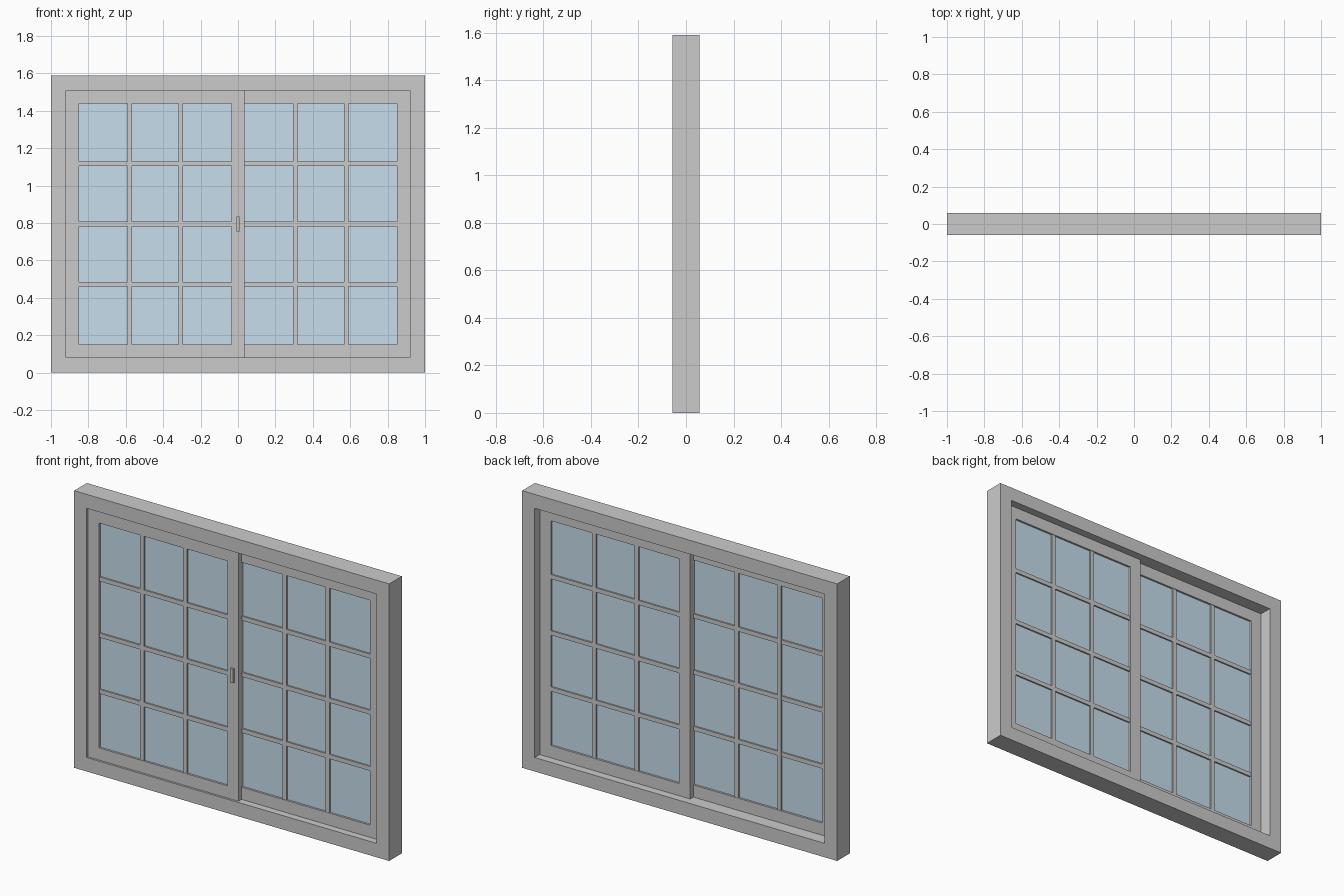
import bpy, bmesh

if "Cube" in bpy.data.objects:
    bpy.data.objects.remove(bpy.data.objects["Cube"])

H = 1.59            # overall height
D = 0.115           # overall depth
FRAME = 0.08        # outer frame width
STILE = 0.07        # sash frame width
BAR = 0.025         # glazing bar width
SASH_D = 0.029      # sash thickness

glass_mat = bpy.data.materials.new("glass_blue")
glass_mat.diffuse_color = (0.57, 0.73, 0.84, 1)
glass_mat.use_nodes = True
glass_mat.node_tree.nodes["Principled BSDF"].inputs["Base Color"].default_value = glass_mat.diffuse_color


def finish(name, bm, mat=None):
    bmesh.ops.recalc_face_normals(bm, faces=bm.faces)
    mesh = bpy.data.meshes.new(name)
    bm.to_mesh(mesh)
    bm.free()
    obj = bpy.data.objects.new(name, mesh)
    bpy.context.collection.objects.link(obj)
    if mat:
        mesh.materials.append(mat)
    return obj


def box(name, x0, x1, y0, y1, z0, z1, mat=None):
    bm = bmesh.new()
    bmesh.ops.create_cube(bm, size=1)
    for v in bm.verts:
        v.co = (x1 if v.co.x > 0 else x0,
                y1 if v.co.y > 0 else y0,
                z1 if v.co.z > 0 else z0)
    return finish(name, bm, mat)


def ring(name, x0, x1, y0, y1, z0, z1, w):
    """Rectangular frame with mitred corners and a clear opening."""
    bm = bmesh.new()

    def loop(y, i):
        pts = [(x0 + i, z0 + i), (x1 - i, z0 + i), (x1 - i, z1 - i), (x0 + i, z1 - i)]
        return [bm.verts.new((x, y, z)) for x, z in pts]

    loops = [loop(y0, 0), loop(y0, w), loop(y1, w), loop(y1, 0)]
    for k in range(4):
        a, b = loops[k], loops[(k + 1) % 4]
        for j in range(4):
            n = (j + 1) % 4
            bm.faces.new((a[j], a[n], b[n], b[j]))
    return finish(name, bm)


def sash(name, x0, x1, y0):
    z0, z1, y1 = FRAME, H - FRAME, y0 + SASH_D
    ring(name + "_frame", x0, x1, y0, y1, z0, z1, STILE)
    gx0, gx1, gz0, gz1 = x0 + STILE, x1 - STILE, z0 + STILE, z1 - STILE
    mid = (y0 + y1) / 2
    # Glass pane
    box(name + "_glass", gx0 - 0.005, gx1 + 0.005, mid - 0.003, mid + 0.003,
        gz0 - 0.005, gz1 + 0.005, glass_mat)
    # Glazing bars: two upright, three level
    t = 0.012
    for i in (1, 2):
        x = gx0 + (gx1 - gx0) * i / 3
        box(f"{name}_upright_bar_{i}", x - BAR / 2, x + BAR / 2, mid - t, mid + t,
            gz0 - 0.005, gz1 + 0.005)
    for i in (1, 2, 3):
        z = gz0 + (gz1 - gz0) * i / 4
        box(f"{name}_level_bar_{i}", gx0 - 0.005, gx1 + 0.005, mid - t + 0.0005,
            mid + t - 0.0005, z - BAR / 2, z + BAR / 2)


# Outer frame
ring("outer_frame", -1, 1, -D / 2, D / 2, 0, H, FRAME)

# Sliding sashes, overlapping at the middle
inner = 1 - FRAME
sash("front_sash", -inner, STILE / 2, -0.046)
sash("back_sash", -STILE / 2, inner, -0.046 + SASH_D)

# Pull handle on the front sash
box("handle", -0.009, 0.009, -D / 2, -0.044, H / 2 - 0.04, H / 2 + 0.04)
